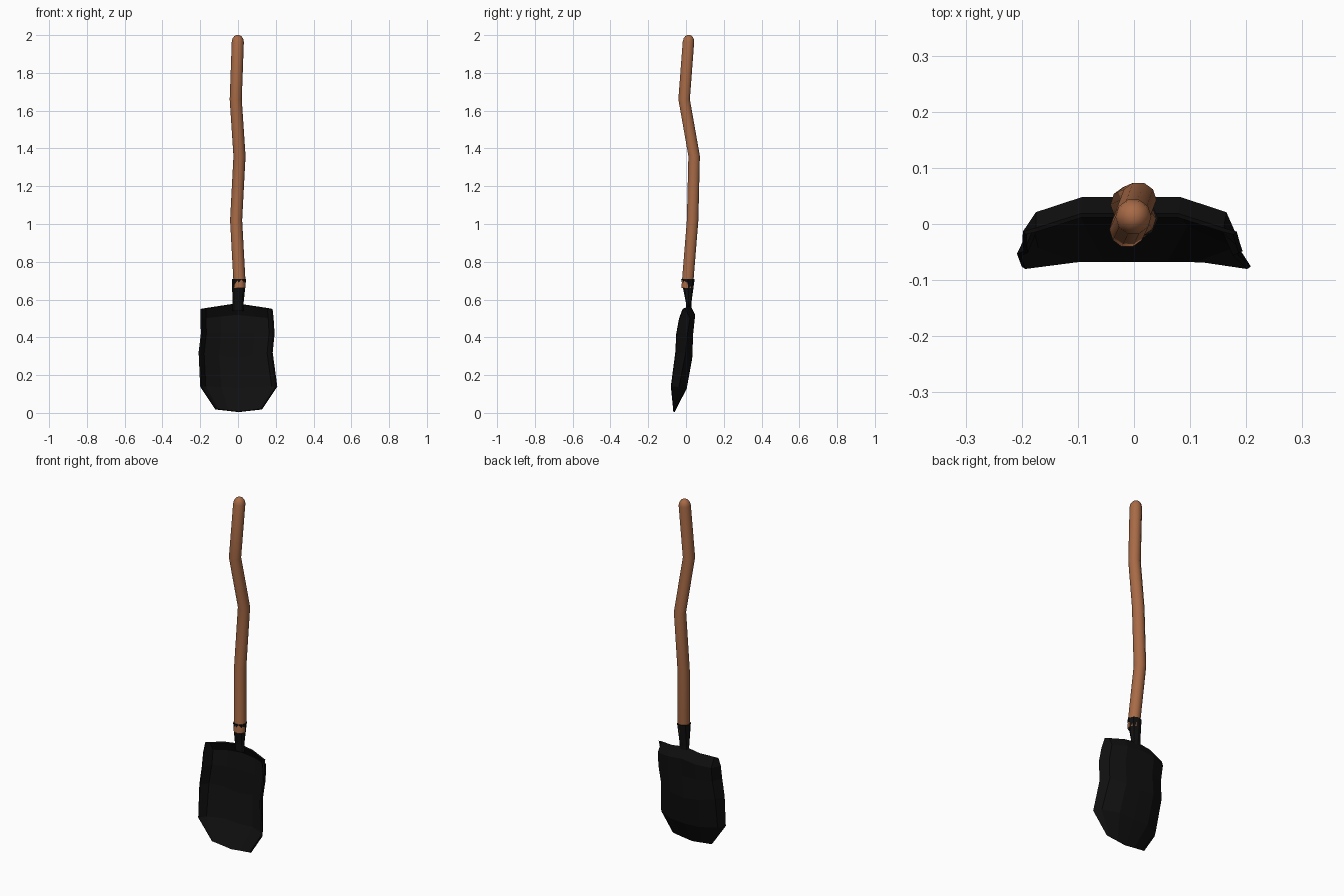
import bpy, bmesh, math

cube = bpy.data.objects.get("Cube")
if cube:
    bpy.data.objects.remove(cube)


def material(name, rgb):
    mat = bpy.data.materials.new(name)
    mat.use_nodes = True
    mat.diffuse_color = (*rgb, 1)
    mat.node_tree.nodes["Principled BSDF"].inputs["Base Color"].default_value = (*rgb, 1)
    return mat


wood = material("brown wood", (0.39, 0.145, 0.062))
iron = material("black iron", (0.005, 0.005, 0.005))


def add_object(name, bm, mat):
    bmesh.ops.recalc_face_normals(bm, faces=bm.faces)
    mesh = bpy.data.meshes.new(name)
    bm.to_mesh(mesh)
    bm.free()
    mesh.materials.append(mat)
    obj = bpy.data.objects.new(name, mesh)
    bpy.context.collection.objects.link(obj)
    return obj


def smooth(obj, degrees):
    bpy.ops.object.select_all(action='DESELECT')
    obj.select_set(True)
    bpy.context.view_layer.objects.active = obj
    bpy.ops.object.shade_smooth_by_angle(angle=math.radians(degrees))


def tube(name, rings, mat, sides=10):
    """Closed tube through rings of (x, y, z, x radius, y radius)."""
    bm = bmesh.new()
    loops = []
    for x, y, z, rx, ry in rings:
        angles = [math.tau * i / sides for i in range(sides)]
        loops.append([bm.verts.new((x + rx * math.cos(a), y + ry * math.sin(a), z))
                      for a in angles])
    for low, high in zip(loops, loops[1:]):
        for i in range(sides):
            j = (i + 1) % sides
            bm.faces.new((low[i], low[j], high[j], high[i]))
    bm.faces.new(loops[0][::-1])
    bm.faces.new(loops[-1])
    return add_object(name, bm, mat)


# Crooked wooden handle with a rounded end
path = [(0.007, 0.006, 0.66), (0.007, 0.01, 0.71), (-0.01, 0.035, 1.02),
        (0.008, 0.043, 1.36), (-0.012, -0.01, 1.66), (-0.001, 0.013, 1.965)]
rings = [(*p, 0.032, 0.032) for p in path]
for angle in (30, 55, 75):
    a = math.radians(angle)
    rings.append((-0.001, 0.014, 1.965 + 0.035 * math.sin(a) / math.sin(math.radians(75)),
                  0.032 * math.cos(a), 0.032 * math.cos(a)))
smooth(tube("handle", rings, wood), 50)

# Tapered socket between handle and blade
tube("socket", [(0, 0.015, 0.54, 0.03, 0.012),
                (0, 0.014, 0.585, 0.03, 0.015),
                (0.006, 0.01, 0.71, 0.037, 0.036)], iron, 8)

# Dished blade: left x, right x, edge z, middle z, edge y, shoulder y, middle y
rows = [(-0.195, 0.18, 0.55, 0.578, -0.016, -0.01, 0.015),
        (-0.195, 0.185, 0.50, 0.52, -0.035, 0.018, 0.044),
        (-0.193, 0.19, 0.42, 0.42, -0.05, 0.005, 0.034),
        (-0.205, 0.18, 0.32, 0.29, -0.055, -0.005, 0.029),
        (-0.197, 0.205, 0.14, 0.13, -0.078, -0.04, 0.0),
        (-0.118, 0.125, 0.02, 0.006, -0.066, -0.065, -0.064)]
columns = (-1, -0.88, -0.46, 0, 0.46, 0.88, 1)
bm = bmesh.new()
grid = []
for left, right, z_edge, z_mid, y_edge, y_shoulder, y_mid in rows:
    line = []
    for c in columns:
        depth = {1: y_edge, 0.88: y_shoulder}.get(abs(c), y_mid)
        x = (left + right) / 2 + c * (right - left) / 2
        line.append(bm.verts.new((x, depth, z_mid + (z_edge - z_mid) * abs(c))))
    grid.append(line)
for upper, lower in zip(grid, grid[1:]):
    for i in range(len(columns) - 1):
        bm.faces.new((upper[i], lower[i], lower[i + 1], upper[i + 1]))
blade = add_object("blade", bm, iron)
shell = blade.modifiers.new("thickness", 'SOLIDIFY')
shell.thickness = 0.008
shell.offset = 0
